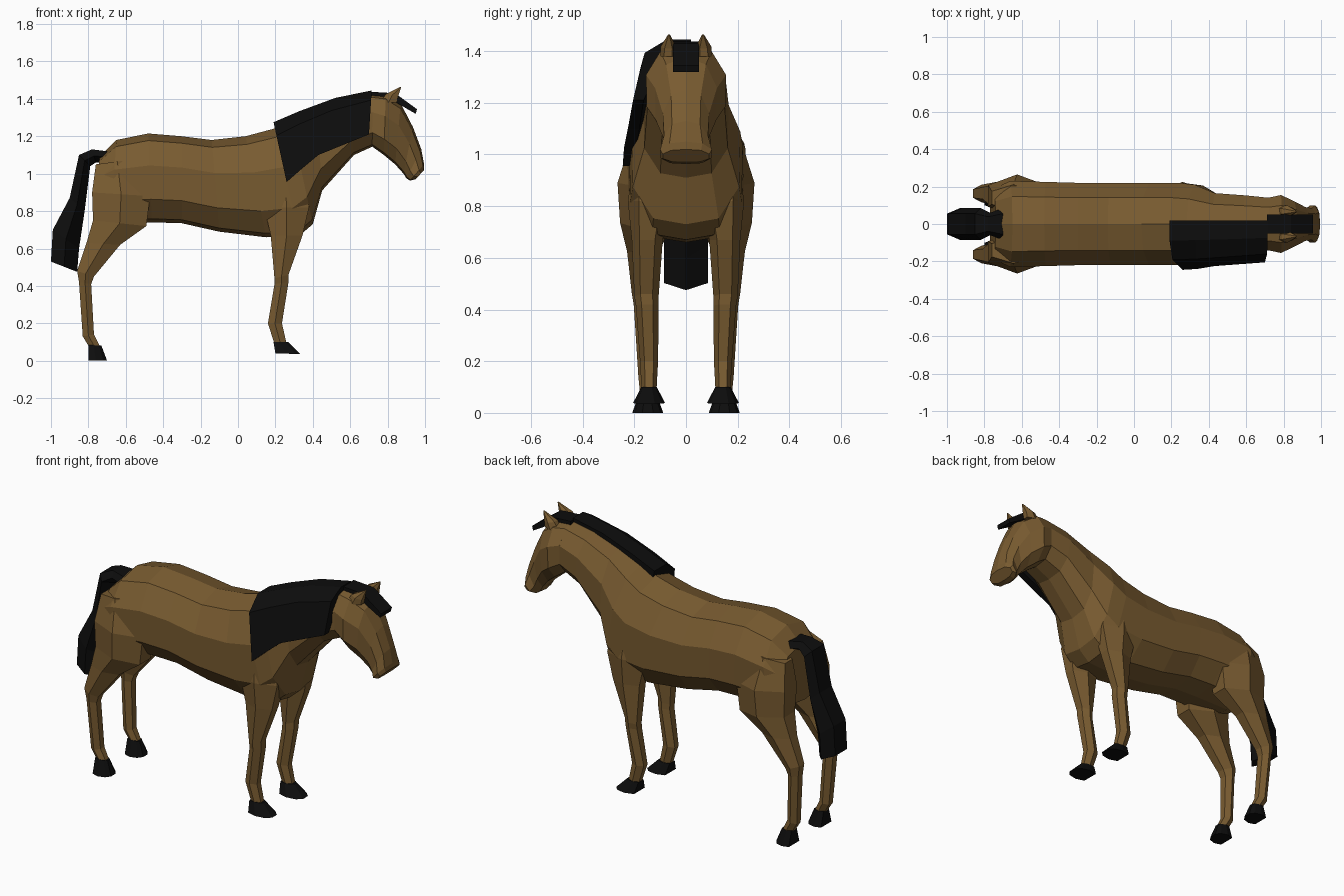
import bpy, bmesh

def material(name, color):
    m = bpy.data.materials.new(name)
    m.diffuse_color = (*color, 1)
    return m

BROWN = material("brown_coat", (0.19, 0.105, 0.03))
BLACK = material("black_hair", (0.004, 0.004, 0.004))

# Ring templates: (position from lower/rear to upper/front point, side factor)
TORSO = [(0, 0), (.04, .6), (.26, .98), (.64, 1), (.92, .64), (1, 0), (.92, -.64), (.64, -1), (.26, -.98), (.04, -.6)]
LIMB = [(0, -.5), (0, .5), (.5, 1), (1, .5), (1, -.5), (.5, -1)]
FLAT = [(0, -1), (0, 1), (1, 1), (1, -1)]
TAIL = [(0, -.65), (0, .65), (.5, 1), (1, 0), (.5, -1)]
HOOF = [(0, -.8), (0, .8), (.4, 1), (.8, .8), (1, .35), (1, -.35), (.8, -.8), (.4, -1)]

def finish(bm, name, mat, mirror=False):
    bmesh.ops.recalc_face_normals(bm, faces=bm.faces)
    me = bpy.data.meshes.new(name)
    bm.to_mesh(me)
    bm.free()
    me.materials.append(mat)
    ob = bpy.data.objects.new(name, me)
    bpy.context.collection.objects.link(ob)
    if mirror:
        mod = ob.modifiers.new("mirror", 'MIRROR')
        mod.use_axis = (False, True, False)
    return ob

def loft(name, mat, template, sections, mirror=False):
    """Section: x0, z0, x1, z1, centre y, half width."""
    bm = bmesh.new()
    rings = [[bm.verts.new((x0 + (x1 - x0) * t, yc + w * s, z0 + (z1 - z0) * t))
              for t, s in template] for x0, z0, x1, z1, yc, w in sections]
    n = len(template)
    for a, b in zip(rings, rings[1:]):
        for i in range(n):
            j = (i + 1) % n
            bm.faces.new((a[i], a[j], b[j], b[i]))
    bm.faces.new(rings[0])
    bm.faces.new(rings[-1])
    return finish(bm, name, mat, mirror)

# Trunk and neck in one skin
loft("body_and_neck", BROWN, TORSO, [
    (-.77, .78, -.74, 1.09, 0, .19), (-.68, .74, -.65, 1.18, 0, .23),
    (-.46, .74, -.48, 1.215, 0, .225), (-.3, .735, -.3, 1.2, 0, .22),
    (-.1, .69, -.14, 1.18, 0, .22), (.15, .66, .04, 1.2, 0, .22),
    (.33, .67, .19, 1.24, 0, .22), (.4, .73, .28, 1.29, 0, .21),
    (.45, .91, .42, 1.35, 0, .165), (.62, 1.1, .58, 1.405, 0, .153),
    (.73, 1.15, .72, 1.43, 0, .14)])

# Head
loft("head", BROWN, TORSO, [
    (.71, 1.15, .72, 1.43, 0, .14), (.78, 1.1, .79, 1.425, 0, .155),
    (.84, 1.05, .87, 1.375, 0, .12), (.885, 1.0, .935, 1.25, 0, .09),
    (.9, .975, .98, 1.13, 0, .085), (.92, .963, .995, 1.05, 0, .1),
    (.95, .97, .995, 1.02, 0, .09)])

# Ears
loft("ears", BROWN, LIMB, [
    (.76, 1.38, .85, 1.38, .07, .03), (.79, 1.425, .855, 1.41, .068, .03),
    (.868, 1.465, .872, 1.462, .066, .004)], True)

# Front legs and hooves
loft("front_legs", BROWN, LIMB, [
    (.16, .98, .34, 1.0, .14, .06), (.14, .82, .38, .82, .14, .085),
    (.175, .67, .345, .67, .15, .06), (.195, .44, .27, .46, .153, .047),
    (.195, .41, .27, .42, .15, .044), (.16, .2, .235, .2, .143, .035),
    (.195, .09, .26, .09, .143, .029)], True)
loft("front_hooves", BLACK, HOOF, [
    (.19, .1, .27, .1, .143, .03), (.2, .04, .335, .035, .143, .062)], True)

# Hind legs and hooves
loft("hind_legs", BROWN, LIMB, [
    (-.76, 1.05, -.53, 1.08, .14, .07), (-.78, .9, -.47, .88, .15, .115),
    (-.775, .75, -.49, .72, .155, .1), (-.81, .63, -.63, .62, .165, .063),
    (-.86, .48, -.77, .45, .163, .047), (-.85, .42, -.785, .41, .16, .042),
    (-.83, .13, -.77, .14, .148, .036), (-.8, .08, -.74, .08, .148, .03)], True)
loft("hind_hooves", BLACK, HOOF, [
    (-.8, .085, -.73, .08, .148, .03), (-.8, 0, -.7, 0, .148, .06)], True)

# Tail
loft("tail", BLACK, TAIL, [
    (-.7, 1.12, -.7, 1.06, 0, .085), (-.78, 1.13, -.76, 1.06, 0, .06),
    (-.85, 1.1, -.79, 1.04, 0, .085), (-.9, .87, -.82, .8, 0, .085),
    (-.99, .7, -.85, .6, 0, .085), (-1, .53, -.86, .475, 0, .085)])

# Forelock
loft("forelock", BLACK, FLAT, [
    (.71, 1.4, .71, 1.438, 0, .05), (.82, 1.395, .84, 1.43, 0, .05),
    (.95, 1.32, .957, 1.345, 0, .05)])

# Mane draped over the front side: ridge x, z, hem x, z, drop depth
bm = bmesh.new()
columns = []
for x0, z0, x1, z1, d in [(.19, 1.275, .26, .955, .245), (.33, 1.335, .34, 1.025, .24),
                          (.52, 1.405, .43, 1.1, .225), (.715, 1.445, .7, 1.21, .205)]:
    profile = [(.16, .02), (0, .02), (0, -.36 * d), (.22, -.78 * d), (1, -d),
               (1, -.8 * d), (.25, -.4 * d)]
    columns.append([bm.verts.new((x0 + (x1 - x0) * t, y, z0 + (z1 - z0) * t)) for t, y in profile])
for a, b in zip(columns, columns[1:]):
    for i in range(7):
        j = (i + 1) % 7
        bm.faces.new((a[i], a[j], b[j], b[i]))
bm.faces.new(columns[0])
bm.faces.new(columns[-1])
finish(bm, "mane", BLACK)
